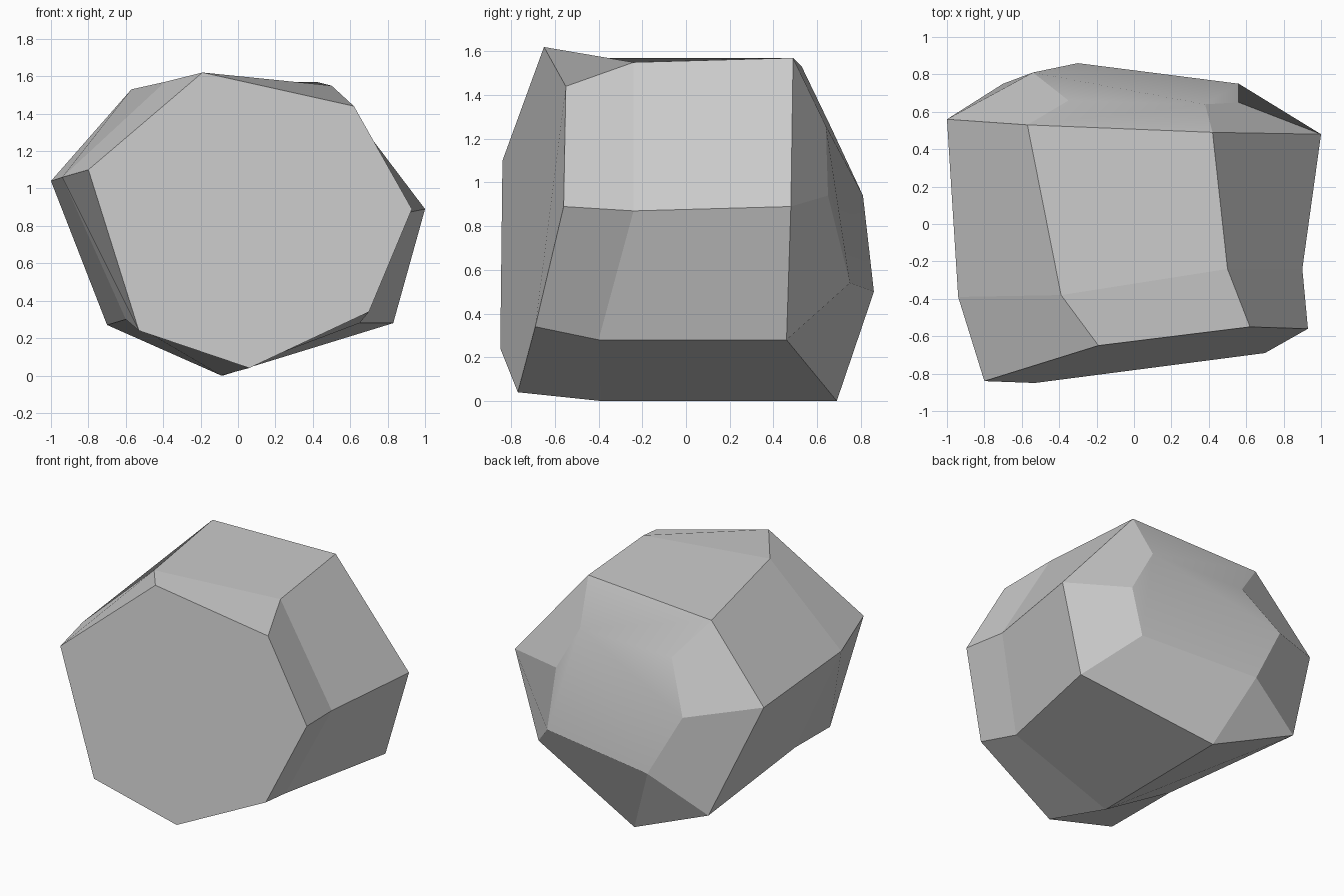
import bpy
import bmesh

# Remove the default object
default_cube = bpy.data.objects.get("Cube")
if default_cube:
    bpy.data.objects.remove(default_cube, do_unlink=True)


def make_material(name, colour):
    mat = bpy.data.materials.new(name)
    mat.use_nodes = True
    mat.diffuse_color = colour
    shader = next(n for n in mat.node_tree.nodes if n.type == "BSDF_PRINCIPLED")
    shader.inputs["Base Color"].default_value = colour
    shader.inputs["Roughness"].default_value = 0.9
    return mat


# Chiselled cross-sections of the boulder, each starting at the -x shoulder
# and running over the top towards +x
front_ring = [(-.8, -.84, 1.1), (-.19, -.65, 1.62), (.62, -.55, 1.44),
              (.93, -.56, .89), (.7, -.69, .34), (.06, -.77, .04),
              (-.53, -.85, .24)]
waist_ring = [(-.94, -.39, 1.06), (-.39, -.38, 1.57), (.5, -.24, 1.55),
              (.9, -.24, .87), (.65, -.4, .28), (-.09, -.39, 0),
              (-.6, -.36, .3)]
rear_ring = [(-1, .56, 1.04), (-.57, .53, 1.53), (.42, .49, 1.57),
             (1, .48, .89), (.83, .46, .28), (-.08, .69, 0),
             (-.7, .75, .27)]
back_ring = [(-.54, .81, .94), (-.35, .66, 1.26), (.38, .64, 1.26),
             (.56, .65, .94), (.56, .75, .54), (-.3, .86, .5)]

bm = bmesh.new()
front, waist, rear, back = (
    [bm.verts.new(point) for point in ring]
    for ring in (front_ring, waist_ring, rear_ring, back_ring))
# The two lower rear corners share one corner of the back face
back_wrap = back + [back[-1]]


def bridge(first, second):
    """Join two rings with facets, collapsing any doubled corner."""
    facets = []
    for i in range(len(first)):
        j = (i + 1) % len(first)
        corners = dict.fromkeys((first[i], first[j], second[j], second[i]))
        facets.append(bm.faces.new(list(corners)))
    return facets


# Front face, sides and rear bevel
bm.faces.new(front)
bridge(front, waist)
bridge(waist, rear)
bevel = bridge(rear, back_wrap)

# Back face, folded along a diagonal
upper_fold = bm.faces.new(back[:3])
lower_fold = bm.faces.new([back[0]] + back[2:])
bmesh.ops.recalc_face_normals(bm, faces=bm.faces[:])

# Flat facets, with a soft transition from the top bevel into the back
for face in bm.faces:
    face.smooth = face in (bevel[1], upper_fold, lower_fold)

mesh = bpy.data.meshes.new("boulder")
bm.to_mesh(mesh)
bm.free()
mesh.materials.append(make_material("stone grey", (.6, .6, .6, 1)))
boulder = bpy.data.objects.new("boulder", mesh)
bpy.context.collection.objects.link(boulder)
